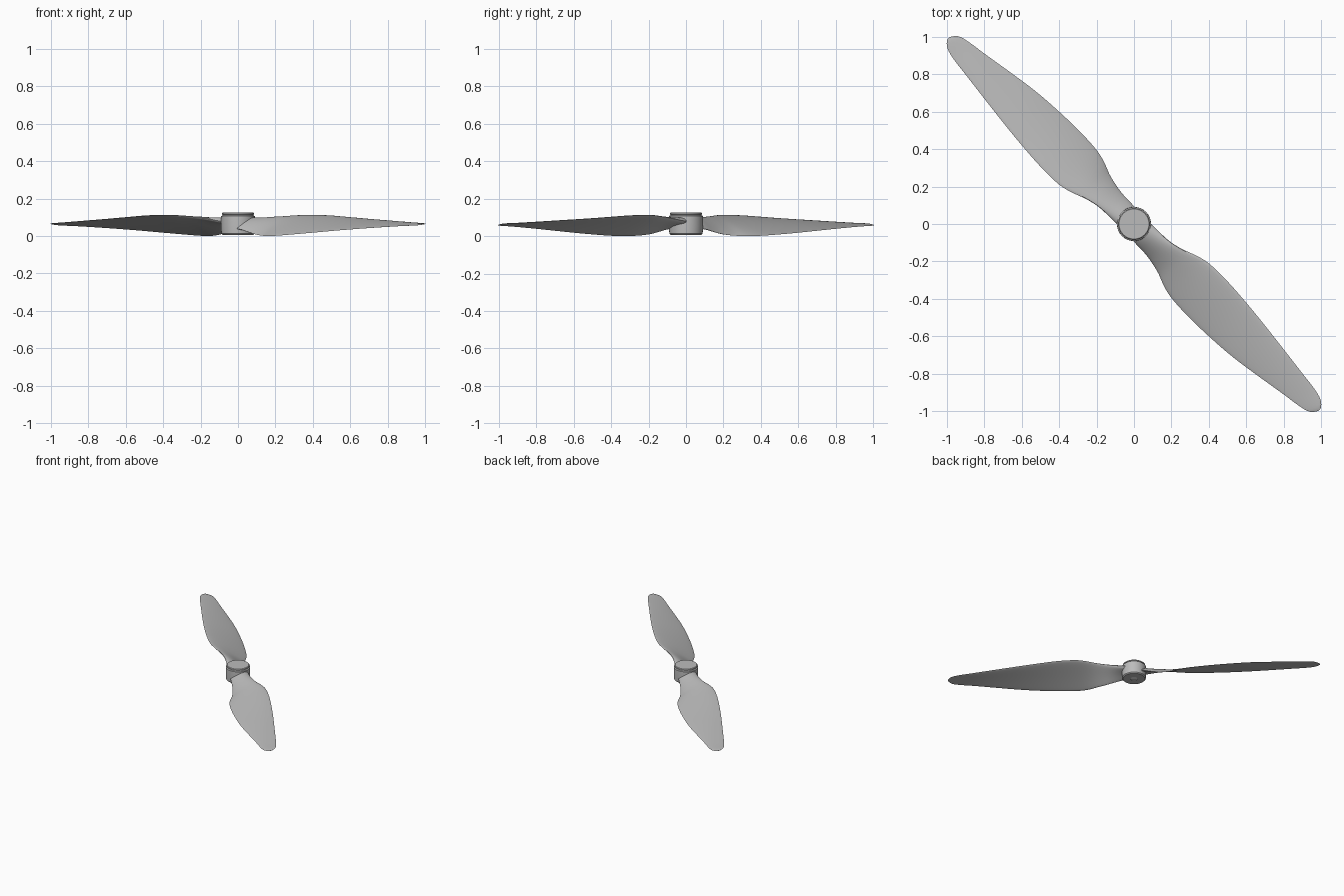
import bpy, bmesh, math
from mathutils import Matrix

cube = bpy.data.objects.get("Cube")
if cube:
    bpy.data.objects.remove(cube, do_unlink=True)


def material(name, value):
    mat = bpy.data.materials.new(name)
    mat.use_nodes = True
    colour = (value, value, value, 1)
    mat.diffuse_color = colour
    mat.node_tree.nodes["Principled BSDF"].inputs["Base Color"].default_value = colour
    return mat


grey = material("light grey", 0.5)
white = material("white", 0.9)


def finish(name, bm, mat):
    bmesh.ops.recalc_face_normals(bm, faces=bm.faces)
    mesh = bpy.data.meshes.new(name)
    bm.to_mesh(mesh)
    bm.free()
    mesh.materials.append(mat)
    ob = bpy.data.objects.new(name, mesh)
    bpy.context.collection.objects.link(ob)
    bpy.ops.object.select_all(action="DESELECT")
    ob.select_set(True)
    bpy.context.view_layer.objects.active = ob
    bpy.ops.object.shade_smooth_by_angle(angle=math.radians(35))
    return ob


def lathe(name, profile, mat, sides=64):
    bm = bmesh.new()
    verts = [bm.verts.new((r, 0, z)) for r, z in profile]
    edges = [bm.edges.new(pair) for pair in zip(verts, verts[1:])]
    bmesh.ops.spin(bm, geom=verts + edges, axis=(0, 0, 1), cent=(0, 0, 0),
                   angle=math.tau, steps=sides, use_duplicate=False)
    bmesh.ops.remove_doubles(bm, verts=bm.verts, dist=1e-5)
    return finish(name, bm, mat)


def spline(a, b, c, d, u):
    return 0.5 * (2 * b + (c - a) * u + (2 * a - 5 * b + 4 * c - d) * u * u
                  + (3 * b - a - 3 * c + d) * u ** 3)


# Blade stations: distance, low edge offset, high edge offset, low z, high z, thickness
STATIONS = [
    (0.00, -.065, .065, .050, .078, .050),
    (0.08, -.068, .066, .042, .086, .048),
    (0.15, -.070, .066, .026, .096, .040),
    (0.21, -.078, .071, .014, .104, .032),
    (0.28, -.095, .088, .007, .110, .026),
    (0.35, -.122, .114, .005, .115, .024),
    (0.43, -.139, .134, .007, .117, .023),
    (0.56, -.145, .137, .014, .114, .021),
    (0.72, -.141, .127, .024, .105, .019),
    (0.88, -.129, .111, .035, .096, .016),
    (1.04, -.106, .092, .045, .088, .013),
    (1.20, -.080, .072, .054, .080, .010),
    (1.31, -.064, .058, .059, .075, .007),
    (1.365, -.050, .043, .061, .073, .006),
    (1.39, -.030, .026, .063, .071, .005),
    (1.403, -.010, .008, .066, .068, .002),
]


def blade(name, angle):
    steps, half = 4, 12
    rows = []
    last = len(STATIONS) - 1
    for i in range(last):
        ring = [STATIONS[min(max(i + k, 0), last)] for k in (-1, 0, 1, 2)]
        rows += [[spline(*vals, j / steps) for vals in zip(*ring)] for j in range(steps)]
    rows.append(STATIONS[-1])
    bm = bmesh.new()
    loops = []
    for s, t0, t1, z0, z1, thick in rows:
        loop = []
        # Thin lens section, slightly arched, from high edge round to low edge and back
        for k in range(2 * half):
            a = math.pi * k / half
            f = (1 + math.cos(a)) / 2
            arch = 0.3 * thick * math.sin(a) ** 2
            z = z0 + (z1 - z0) * f + 0.5 * thick * math.sin(a) * (0.6 + 0.4 * f) + arch
            loop.append(bm.verts.new((s, t0 + (t1 - t0) * f, z)))
        loops.append(loop)
    for a, b in zip(loops, loops[1:]):
        for k in range(2 * half):
            n = (k + 1) % (2 * half)
            bm.faces.new((a[k], a[n], b[n], b[k]))
    bm.faces.new(loops[0])
    bm.faces.new(loops[-1])
    bm.transform(Matrix.Rotation(angle, 4, "Z"))
    return finish(name, bm, grey)


blade("right_front_blade", -math.pi / 4)
blade("left_back_blade", 3 * math.pi / 4)

# Hub barrel with grooved cap and a shaft hole underneath
lathe("hub", [(0, .131), (.080, .131), (.085, .127), (.085, .120), (.081, .118),
              (.082, .116), (.090, .112), (.091, .060), (.089, .018), (.082, .011),
              (.027, .011), (.027, .022), (0, .022)], grey)
lathe("shaft_end", [(0, .022), (.026, .022), (.026, .014), (0, .014)], white, 32)

# Rest the whole model on the ground
bpy.context.view_layer.update()
parts = [o for o in bpy.context.collection.objects if o.type == "MESH"
         and o.name in ("right_front_blade", "left_back_blade", "hub", "shaft_end")]
low = min(v.co.z for o in parts for v in o.data.vertices)
for o in parts:
    o.data.transform(Matrix.Translation((0, 0, -low)))
